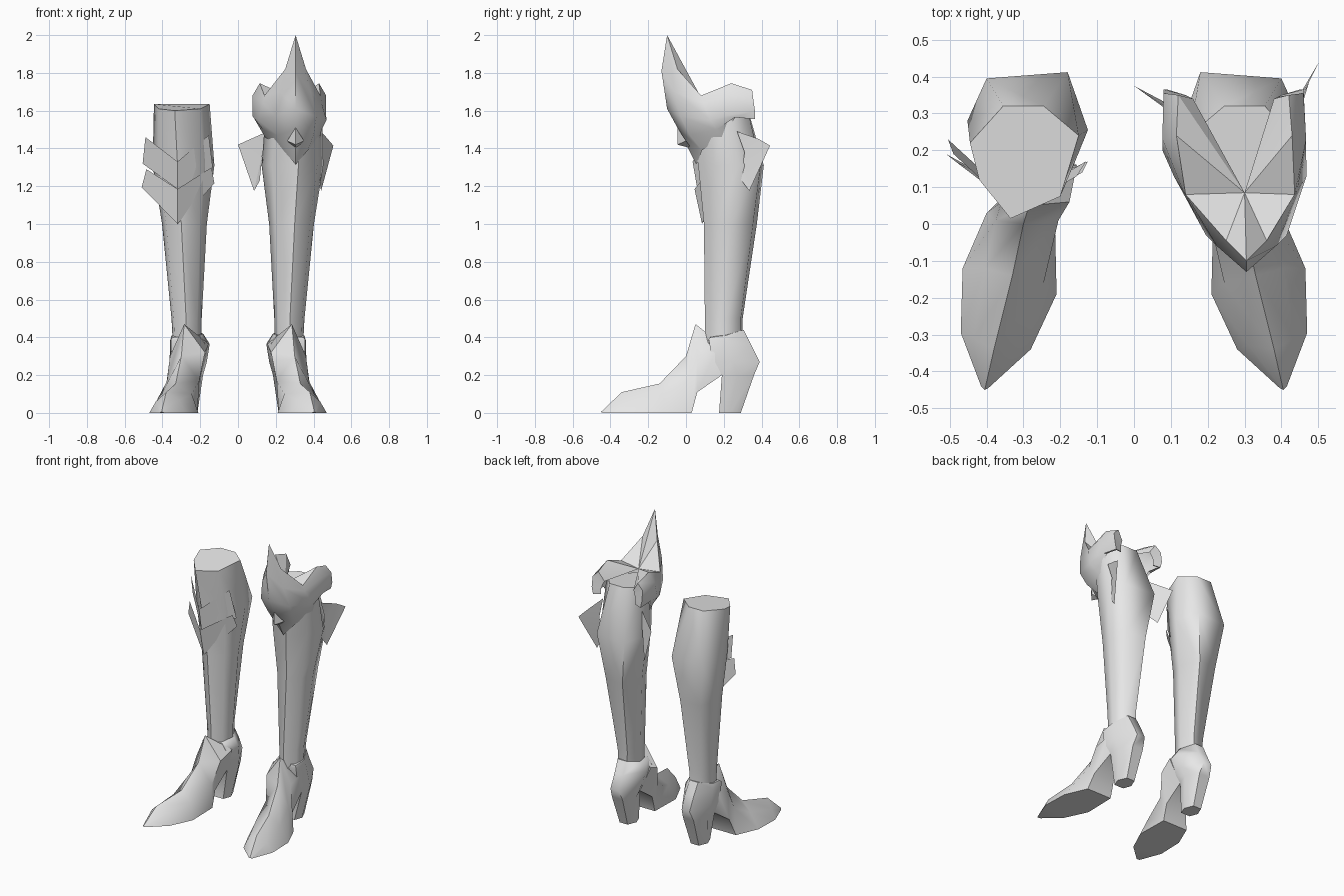
import bpy, bmesh, math

grey = bpy.data.materials.new("plain_grey")
grey.diffuse_color = (0.8, 0.8, 0.8, 1)


def make(name, verts, faces, angle=60, flip=1):
    """Mesh object from points and faces; flip=-1 mirrors it across x."""
    bm = bmesh.new()
    vs = [bm.verts.new((x * flip, y, z)) for x, y, z in verts]
    for f in faces:
        bm.faces.new([vs[i] for i in f])
    bmesh.ops.recalc_face_normals(bm, faces=bm.faces)
    me = bpy.data.meshes.new(name)
    bm.to_mesh(me)
    bm.free()
    me.materials.append(grey)
    ob = bpy.data.objects.new(name, me)
    bpy.context.collection.objects.link(ob)
    bpy.ops.object.select_all(action='DESELECT')
    ob.select_set(True)
    bpy.context.view_layer.objects.active = ob
    bpy.ops.object.shade_smooth_by_angle(angle=math.radians(angle))
    return ob


def loft(name, rings, flip=1, caps=(True, True), closed=True, angle=60):
    """Skin a series of equal-length rings."""
    n = len(rings[0])
    verts = [p for r in rings for p in r]
    faces = []
    for k in range(len(rings) - 1):
        for i in range(n if closed else n - 1):
            j = (i + 1) % n
            faces.append((k * n + i, k * n + j, (k + 1) * n + j, (k + 1) * n + i))
    if caps[0]:
        faces.append(tuple(range(n))[::-1])
    if caps[1]:
        faces.append(tuple(range(len(verts) - n, len(verts))))
    return make(name, verts, faces, angle, flip)


def flat(z, pts):
    return [(x, y, z) for x, y in pts]


# Seven-sided leg shaft: ankle, shin, calf, knee opening
shaft = [
    flat(0.36, [(.275, .10), (.335, .15), (.345, .21), (.31, .29), (.24, .30), (.195, .22), (.215, .14)]),
    flat(0.50, [(.275, .10), (.34, .15), (.352, .21), (.315, .29), (.235, .30), (.192, .22), (.215, .14)]),
    flat(1.00, [(.30, .095), (.38, .15), (.402, .24), (.36, .355), (.22, .375), (.165, .24), (.20, .14)]),
    flat(1.31, [(.32, .065), (.42, .15), (.452, .28), (.40, .395), (.18, .412), (.125, .255), (.18, .12)]),
    [(.335, .015, 1.60), (.42, .12, 1.61), (.445, .22, 1.635), (.355, .32, 1.635),
     (.245, .32, 1.635), (.15, .24, 1.635), (.20, .075, 1.61)],
]

# Foot sections from toe to arch: sole inner, sole outer, side, instep, side
foot = [
    [(.39, -.44, 0), (.415, -.44, 0), (.41, -.445, .003), (.405, -.45, .005), (.395, -.445, .003)],
    [(.28, -.34, 0), (.47, -.295, 0), (.435, -.31, .06), (.38, -.34, .11), (.31, -.33, .07)],
    [(.21, -.19, 0), (.465, -.12, 0), (.405, -.12, .10), (.33, -.14, .155), (.245, -.16, .10)],
    [(.215, .03, 0), (.40, .03, 0), (.375, .01, .17), (.30, 0, .30), (.205, .01, .17)],
    [(.215, .06, .11), (.37, .06, .11), (.36, .06, .30), (.285, .05, .47), (.175, .06, .32)],
    [(.215, .19, .20), (.35, .19, .20), (.355, .16, .33), (.27, .14, .40), (.155, .16, .365)],
]

# Heel and ankle sections, bottom to top
heel = [
    flat(0, [(.235, .175), (.305, .175), (.325, .23), (.30, .29), (.24, .29), (.215, .23)]),
    flat(.20, [(.215, .19), (.35, .19), (.355, .27), (.31, .36), (.23, .36), (.185, .27)]),
    flat(.27, [(.20, .14), (.355, .14), (.362, .25), (.30, .39), (.24, .39), (.165, .25)]),
    [(.175, .12, .365), (.355, .12, .39), (.36, .22, .38), (.30, .345, .36), (.235, .345, .36), (.15, .22, .365)],
    [(.205, .12, .41), (.345, .13, .40), (.352, .21, .41), (.305, .305, .44), (.24, .305, .44), (.185, .22, .42)],
]

for side, f in (("left", -1), ("right", 1)):
    loft(side + "_shaft", shaft, f)
    loft(side + "_foot", foot, f)
    loft(side + "_heel", heel, f)


# Two bent chevron plates on the left shin
def chevron(name, outer, middle, inner):
    make(name, [outer[0], middle[0], inner[0], outer[1], middle[1], inner[1]],
         [(0, 1, 4, 3), (1, 2, 5, 4)], 20)


chevron("upper_shin_plate", [(-.49, .19, 1.46), (-.505, .23, 1.32)],
        [(-.32, .035, 1.33), (-.32, .06, 1.185)], [(-.155, .13, 1.47), (-.13, .17, 1.27)])
chevron("lower_shin_plate", [(-.485, .17, 1.29), (-.51, .19, 1.195)],
        [(-.32, .045, 1.185), (-.32, .085, 1.0)], [(-.14, .14, 1.30), (-.125, .17, 1.215)])

# Right knee guard: half sections from crest to ear, mirrored about a slightly bent axis
axis = [.305, .305, .288, .272, .27, .27]
guard_rows = [
    [(0, -.10, 2.0), (.055, -.045, 1.82), (.148, .08, 1.68), (.157, .24, 1.745), (.15, .35, 1.71), (.11, .34, 1.65)],
    [(0, -.13, 1.81), (.08, -.06, 1.70), (.155, .09, 1.64), (.195, .23, 1.68), (.19, .355, 1.67), (.12, .345, 1.63)],
    [(0, -.10, 1.61), (.11, -.03, 1.57), (.18, .13, 1.55), (.195, .20, 1.57), (.19, .365, 1.60), (.13, .35, 1.60)],
    [(0, -.04, 1.50), (.095, .02, 1.47), (.155, .16, 1.50), (.19, .26, 1.565), (.18, .365, 1.555), (.13, .35, 1.56)],
    [(0, .055, 1.315), (.065, .085, 1.39), (.145, .19, 1.46), (.17, .265, 1.57), (.17, .355, 1.555), (.13, .345, 1.56)],
]
full = []
for row in guard_rows:
    right = [(a + d, y, z) for a, (d, y, z) in zip(axis, row)]
    left = [(a - d, y, z) for a, (d, y, z) in zip(axis, row)]
    full.append(left[:0:-1] + right)
loft("knee_guard", full, caps=(False, False), closed=False)

# Inner faces of the guard, fanning out from the hollow behind the crest
rim = full[0]
make("knee_guard_inside", rim + [(.30, .085, 1.66)],
     [(i, i + 1, len(rim)) for i in range(len(rim) - 1)], 20)

# Small beak below the crest
make("knee_guard_beak", [(.305, -.045, 1.51), (.26, 0, 1.44), (.305, -.045, 1.42), (.35, 0, 1.44), (.305, .03, 1.40)],
     [(0, 1, 2), (0, 2, 3), (1, 4, 2), (2, 4, 3)], 20)

# Thin side wings below the right knee
make("outer_wing", [(.44, .27, 1.49), (.475, .385, 1.45), (.505, .445, 1.415), (.44, .335, 1.175),
                    (.43, .29, 1.235), (.44, .31, 1.38)], [(0, 1, 5), (1, 2, 3, 5), (3, 4, 5)], 20)
make("inner_wing", [(.145, .27, 1.485), (0, .375, 1.42), (.085, .33, 1.175), (.115, .28, 1.23), (.13, .29, 1.38)],
     [(0, 1, 4), (1, 2, 4), (2, 3, 4)], 20)
